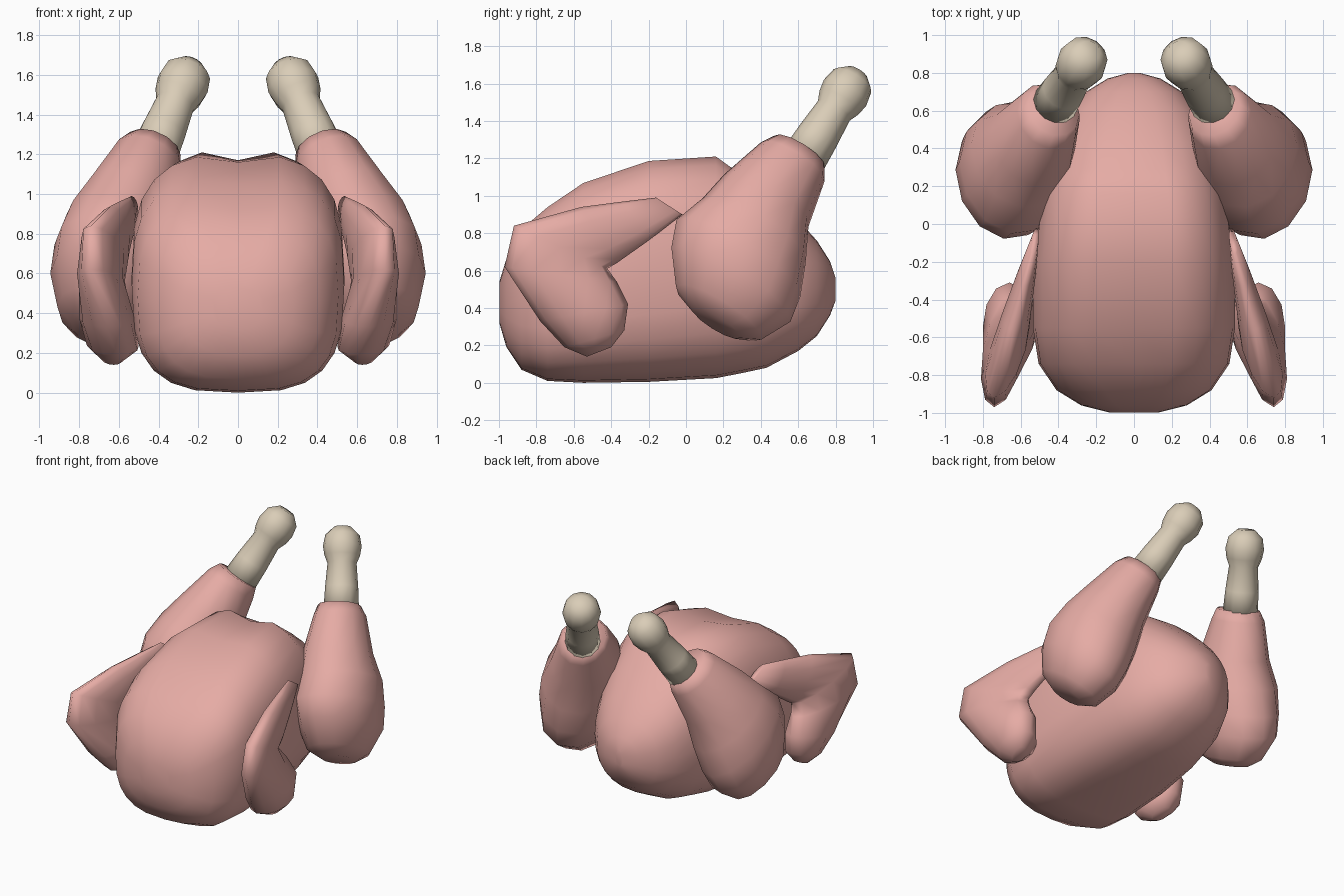
import bpy, bmesh, math
from mathutils import Vector


def material(name, rgb):
    m = bpy.data.materials.new(name)
    m.diffuse_color = (*rgb, 1)
    return m


skin = material("raw pink skin", (0.79, 0.41, 0.375))
bone_mat = material("bone cream", (0.70, 0.61, 0.475))


def loft(name, rings, mat, mirror=False):
    """Skin a list of closed point rings and cap both ends."""
    bm = bmesh.new()
    loops = [[bm.verts.new(p) for p in ring] for ring in rings]
    n = len(loops[0])
    for a, b in zip(loops, loops[1:]):
        for i in range(n):
            j = (i + 1) % n
            bm.faces.new((a[i], a[j], b[j], b[i]))
    for lp in (loops[0], loops[-1]):
        bm.faces.new(lp)
    bmesh.ops.recalc_face_normals(bm, faces=bm.faces)
    me = bpy.data.meshes.new(name)
    bm.to_mesh(me)
    bm.free()
    me.materials.append(mat)
    for p in me.polygons:
        p.use_smooth = True
    ob = bpy.data.objects.new(name, me)
    bpy.context.collection.objects.link(ob)
    if mirror:
        ob.modifiers.new("mirror", 'MIRROR')
    return ob


def ellipse(c, u, v, n=10, power=2.0):
    """Closed (super)ellipse ring around c spanned by half axes u and v."""
    c, u, v = Vector(c), Vector(u), Vector(v)
    pts = []
    for i in range(n):
        a = 2 * math.pi * i / n
        ca, sa = math.cos(a), math.sin(a)
        pts.append(c + u * math.copysign(abs(ca) ** (2 / power), ca)
                   + v * math.copysign(abs(sa) ** (2 / power), sa))
    return pts


# Body: y, half width, bottom, top, groove depth, squareness
sections = [
    (-0.998, 0.13, 0.32, 0.54, 0.0, 2.5), (-0.96, 0.28, 0.19, 0.67, 0.01, 2.5),
    (-0.88, 0.41, 0.07, 0.83, 0.02, 2.8), (-0.74, 0.505, 0.01, 0.95, 0.03, 3.0),
    (-0.55, 0.535, 0.00, 1.08, 0.03, 3.0), (-0.20, 0.535, 0.005, 1.20, 0.04, 2.9),
    (0.16, 0.495, 0.025, 1.225, 0.055, 2.7), (0.29, 0.465, 0.05, 1.13, 0.02, 2.6),
    (0.43, 0.43, 0.08, 1.03, 0.0, 2.5), (0.60, 0.345, 0.17, 0.87, 0.0, 2.4),
    (0.70, 0.255, 0.25, 0.76, 0.0, 2.3), (0.77, 0.14, 0.36, 0.65, 0.0, 2.2),
    (0.80, 0.03, 0.44, 0.56, 0.0, 2.2)]
rings = []
for y, w, lo, hi, groove, power in sections:
    ring = ellipse((0, y, (lo + hi) / 2), (w, 0, 0), (0, 0, (hi - lo) / 2), 24, power)
    ring[6].z -= groove
    rings.append(ring)
loft("body", rings, skin)

# Leg frame: axis runs up, back and inward
axis = Vector((-0.33, 0.5, 0.8)).normalized()
side = (Vector((1, 0, 0)) - axis * axis.x).normalized()
across = axis.cross(side)

# Drumstick meat: centre, radius sideways, radius across
meat = [
    ((0.735, 0.16, 0.32), 0.11, 0.15), ((0.72, 0.175, 0.375), 0.20, 0.27),
    ((0.69, 0.24, 0.525), 0.27, 0.375), ((0.65, 0.28, 0.665), 0.29, 0.39),
    ((0.60, 0.365, 0.815), 0.28, 0.325), ((0.535, 0.43, 0.975), 0.235, 0.265),
    ((0.455, 0.57, 1.18), 0.175, 0.20), ((0.425, 0.605, 1.235), 0.145, 0.16)]
loft("drumsticks", [ellipse(c, side * a, across * b, 12) for c, a, b in meat], skin, True)

# Leg bone with a rounded knuckle: distance along the axis, radius
start = Vector((0.427, 0.625, 1.19))
bone = [(0.0, 0.122), (0.16, 0.114), (0.33, 0.10), (0.385, 0.122),
        (0.45, 0.133), (0.53, 0.118), (0.585, 0.06)]
loft("leg_bones", [ellipse(start + axis * t, side * r, across * r, 12) for t, r in bone],
     bone_mat, True)

# Folded wing: inner edge (y, z), outer edge (y, z), centre x, x tilt, thickness
wing = [
    (-0.02, 0.90, -0.16, 0.99, 0.525, 0.01, 0.02), (-0.20, 0.76, -0.33, 0.97, 0.57, 0.01, 0.05),
    (-0.37, 0.64, -0.56, 0.94, 0.62, 0.02, 0.075), (-0.42, 0.61, -0.92, 0.84, 0.67, 0.07, 0.095),
    (-0.37, 0.54, -0.97, 0.62, 0.69, 0.05, 0.11), (-0.31, 0.42, -0.78, 0.33, 0.66, 0.0, 0.14),
    (-0.33, 0.28, -0.65, 0.19, 0.63, -0.02, 0.13), (-0.40, 0.19, -0.53, 0.14, 0.635, -0.01, 0.05)]
rings = []
for y0, z0, y1, z1, x, tilt, th in wing:
    rings.append(ellipse((x, (y0 + y1) / 2, (z0 + z1) / 2), (th, 0, 0),
                         (tilt, (y1 - y0) / 2, (z1 - z0) / 2), 12))
loft("wings", rings, skin, True)
